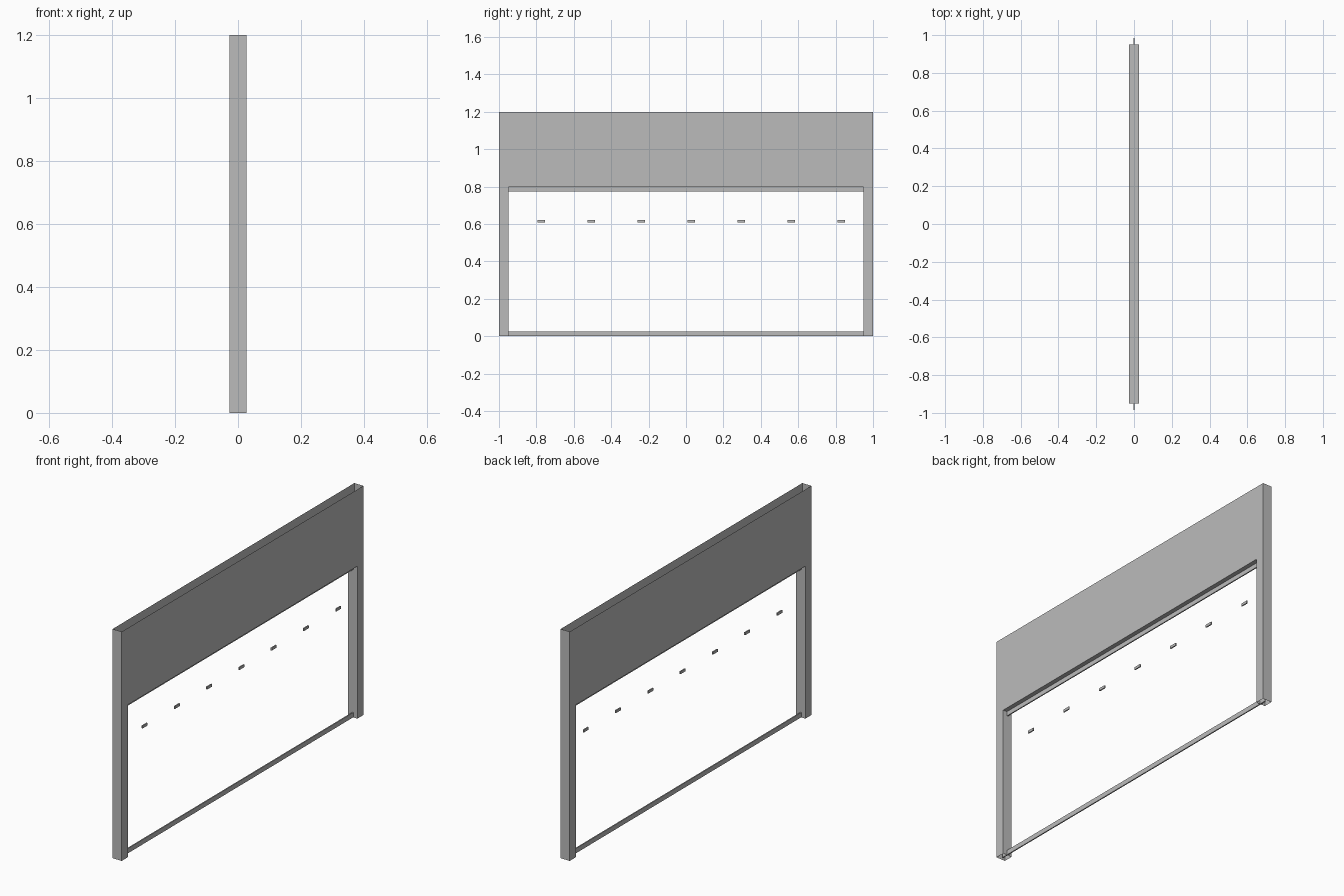
import bpy
import bmesh

cube = bpy.data.objects.get("Cube")
if cube:
    bpy.data.objects.remove(cube, do_unlink=True)

HALF_X = 0.0265      # half depth of the frame
HALF_Y = 1.0         # half width of the frame
POST = 0.05          # post width
TOP = 1.2
LINTEL = 0.798       # underside of the shutter housing

grey = bpy.data.materials.new("plain_grey")
grey.use_nodes = True
colour = (0.5, 0.5, 0.5, 1)
grey.diffuse_color = colour
grey.node_tree.nodes["Principled BSDF"].inputs["Base Color"].default_value = colour


def finish(bm, name):
    mesh = bpy.data.meshes.new(name)
    bm.to_mesh(mesh)
    bm.free()
    mesh.materials.append(grey)
    obj = bpy.data.objects.new(name, mesh)
    bpy.context.collection.objects.link(obj)
    return obj


def box(name, size, centre):
    bm = bmesh.new()
    bmesh.ops.create_cube(bm, size=1)
    bmesh.ops.scale(bm, vec=size, verts=bm.verts)
    bmesh.ops.translate(bm, vec=centre, verts=bm.verts)
    return finish(bm, name)


# Sheet-metal frame: two posts and a housing, open at the top and under the posts
inner = HALF_Y - POST
outline = [(-HALF_Y, 0), (-inner, 0), (-inner, LINTEL), (inner, LINTEL),
           (inner, 0), (HALF_Y, 0), (HALF_Y, TOP), (-HALF_Y, TOP)]
open_sides = {"post_feet": (0, 4), "housing_top": (6,)}
skipped = {i for sides in open_sides.values() for i in sides}

bm = bmesh.new()
front = [bm.verts.new((HALF_X, y, z)) for y, z in outline]
back = [bm.verts.new((-HALF_X, y, z)) for y, z in outline]
bm.faces.new(front)
bm.faces.new(back[::-1])
for i in range(len(outline)):
    if i not in skipped:
        j = (i + 1) % len(outline)
        bm.faces.new((front[j], front[i], back[i], back[j]))
finish(bm, "door_frame")

# Thin bars along the shutter line, with ends reaching into the posts
for name, z in (("bottom_bar", 0.0135), ("upper_bar", 0.787)):
    box(name, (0.006, 1.97, 0.025), (0, 0, z))

# Row of small plates across the opening
for i in range(7):
    box(f"small_plate_{i + 1}", (0.006, 0.04, 0.014), (0, -0.773 + i * 0.267, 0.615))
